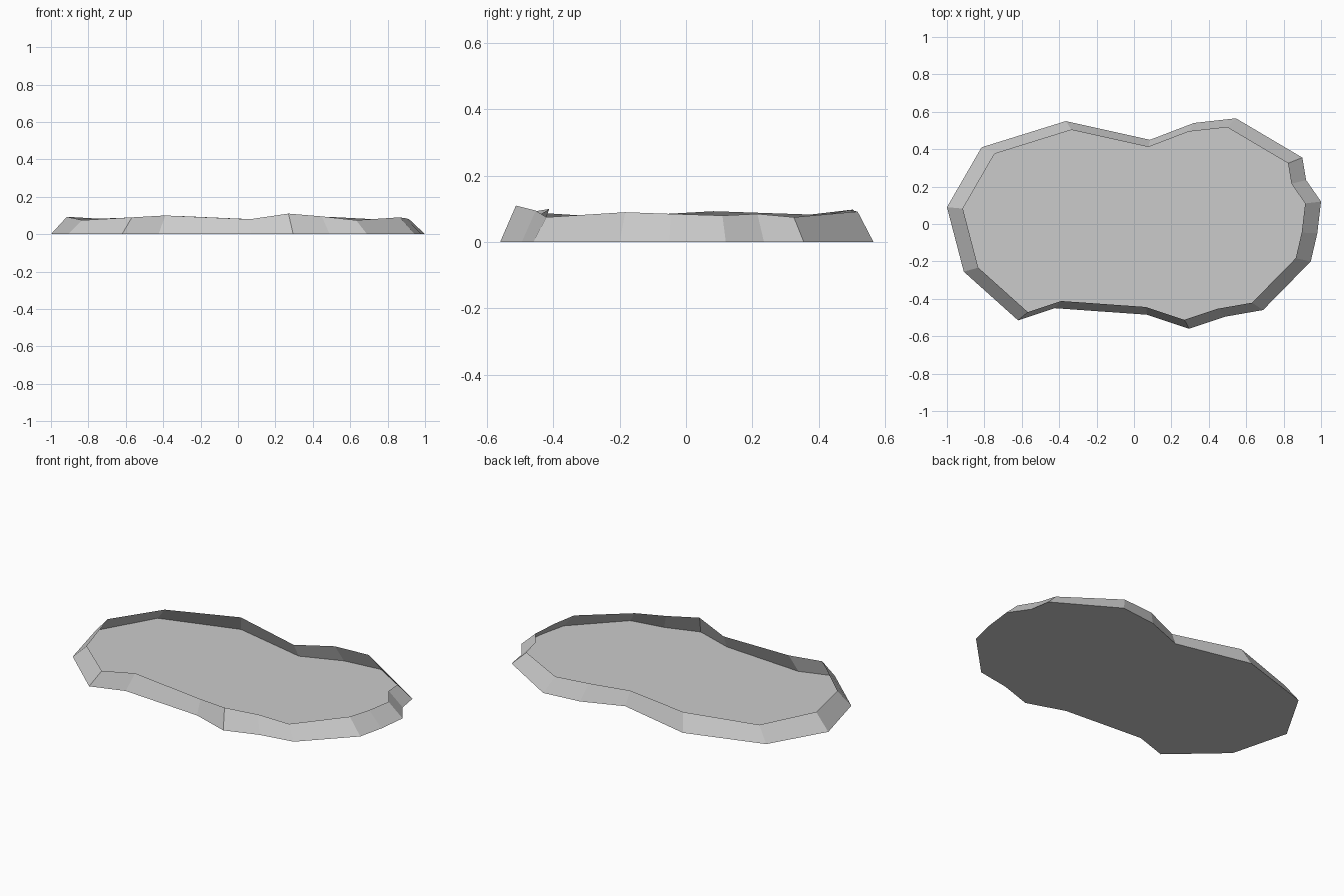
import bpy
import bmesh

# Remove the default cube
cube = bpy.data.objects.get("Cube")
if cube:
    bpy.data.objects.remove(cube, do_unlink=True)

# One stone grey for everything
stone = bpy.data.materials.new("stone_grey")
stone.use_nodes = True
grey = (0.6, 0.6, 0.6, 1.0)
stone.diffuse_color = grey
stone.node_tree.nodes["Principled BSDF"].inputs["Base Color"].default_value = grey

# Ground outline, counter-clockwise: x, y and the rim height above that corner
OUTLINE = [
    (1.0, .12, .08), (.98, -.05, .085), (.945, -.2, .09)[:3],
    (.69, -.46, .075), (.49, -.495, .095), (.295, -.56, .11),
    (.07, -.485, .08), (-.425, -.45, .1), (-.62, -.515, .09),
    (-.91, -.255, .075), (-1.0, .09, .093), (-.815, .41, .083),
    (-.365, .55, .098), (.085, .45, .08), (.32, .54, .097),
    (.545, .565, .092), (.9, .355, .075), (.92, .235, .085),
]
OUTLINE.reverse()
RIM_SCALE = 0.915


def add_object(name, bm):
    """Turn a bmesh into a flat-shaded stone object."""
    mesh = bpy.data.meshes.new(name)
    bm.to_mesh(mesh)
    bm.free()
    mesh.materials.append(stone)
    obj = bpy.data.objects.new(name, mesh)
    bpy.context.scene.collection.objects.link(obj)
    return obj


# Basin: flat floor with a thin wall leaning inward, open at the top
bm = bmesh.new()
base = [bm.verts.new((x, y, 0)) for x, y, z in OUTLINE]
rim = [bm.verts.new((x * RIM_SCALE, y * RIM_SCALE, z)) for x, y, z in OUTLINE]
bm.faces.new(list(reversed(base)))
for i in range(len(base)):
    j = (i + 1) % len(base)
    bm.faces.new((base[i], base[j], rim[j], rim[i]))
add_object("open_basin", bm)
